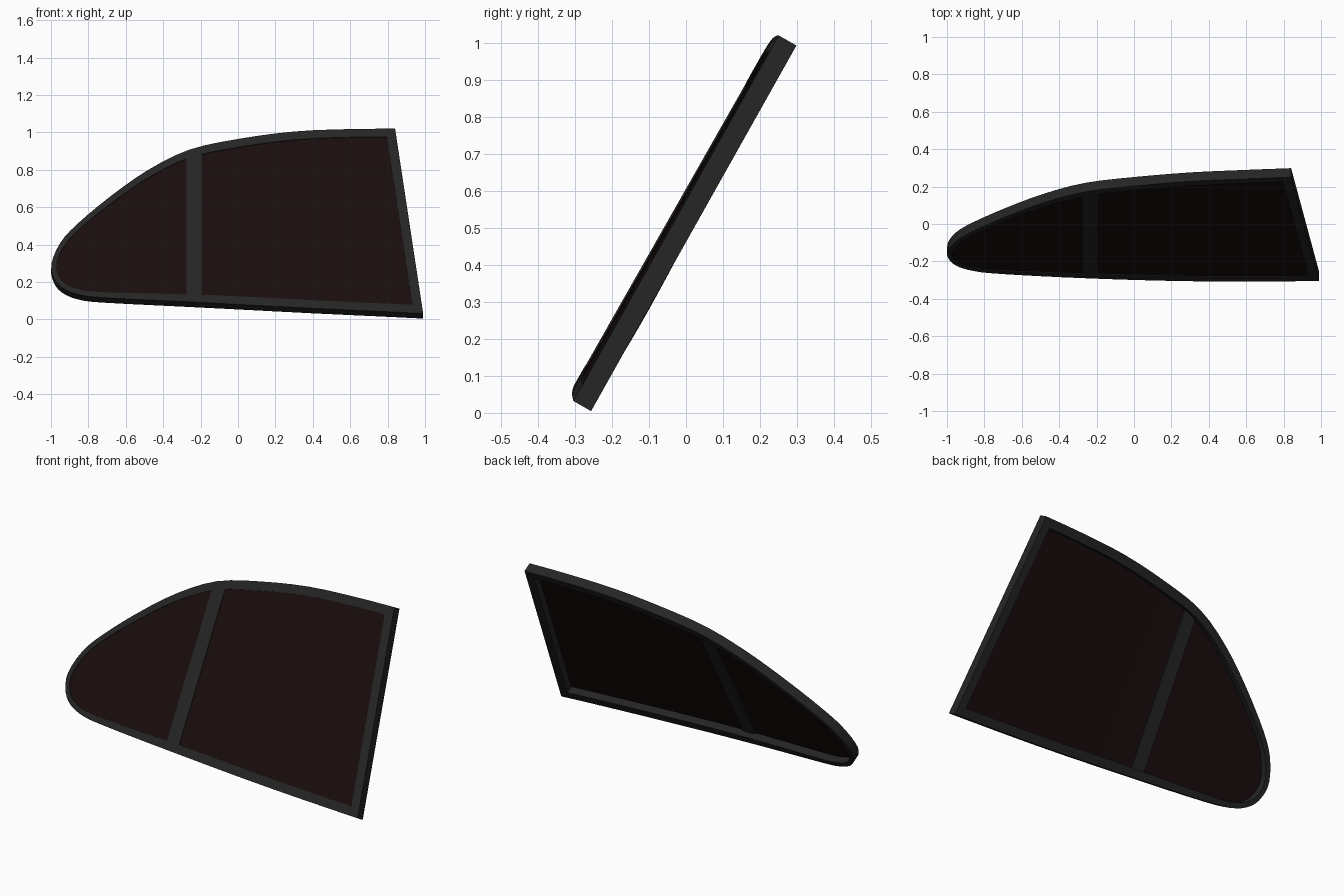
import bpy, bmesh, math
from mathutils import Vector

if "Cube" in bpy.data.objects:
    bpy.data.objects.remove(bpy.data.objects["Cube"])

TILT = math.radians(29.6)
UP = Vector((0, math.sin(TILT), math.cos(TILT)))        # up along the leaning window
BACK = Vector((0, math.cos(TILT), -math.sin(TILT)))     # towards the rear face
ORIGIN = Vector((0, -0.322, 0))
THICK = 0.055


def bulge(x):
    return 0.02 * (1 - x * x)


def place(v):
    return ORIGIN + Vector((v.x, 0, 0)) + UP * v.y + BACK * (v.z - bulge(v.x))


def material(name, col):
    m = bpy.data.materials.new(name)
    m.diffuse_color = (*col, 1)
    m.use_nodes = True
    m.node_tree.nodes["Principled BSDF"].inputs["Base Color"].default_value = m.diffuse_color
    return m


rubber = material("dark_trim", (0.018, 0.018, 0.018))
tint = material("tinted_glass", (0.010, 0.004, 0.004))

# Outline as seen from the front (x, z), from top right round the nose to bottom right
KEYS = [(0.84, 1.02), (0.6, 1.018), (0.3, 1.005), (0.0, 0.965), (-0.26, 0.908),
        (-0.48, 0.80), (-0.68, 0.66), (-0.86, 0.51), (-0.95, 0.41), (-0.997, 0.30),
        (-0.985, 0.225), (-0.94, 0.17), (-0.85, 0.133), (-0.7, 0.116), (-0.2, 0.091),
        (0.4, 0.06), (0.99, 0.032)]
keys = [Vector((x, (z - bulge(x) * math.sin(TILT)) / math.cos(TILT))) for x, z in KEYS]


def smooth_path(p, steps=3):
    out = []
    for i in range(len(p) - 1):
        a, b = p[max(i - 1, 0)], p[min(i + 2, len(p) - 1)]
        p0, p1 = p[i], p[i + 1]
        for k in range(steps):
            t = k / steps
            out.append(0.5 * (2 * p0 + (p1 - a) * t + (2 * a - 5 * p0 + 4 * p1 - b) * t * t
                              + (3 * p0 - a - 3 * p1 + b) * t ** 3))
    return out + [p[-1]]


def inset(loop):
    out = []
    for i, p in enumerate(loop):
        d0 = (p - loop[i - 1]).normalized()
        d1 = (loop[(i + 1) % len(loop)] - p).normalized()
        n0, n1 = Vector((-d0.y, d0.x)), Vector((-d1.y, d1.x))
        w = 0.026 + 0.024 * min(1, (p.x + 1) / 0.9)
        out.append(p + (n0 + n1) * w / (1 + n0.dot(n1)))
    return out


outer = smooth_path(keys)
inner = inset(outer)


def finish(name, bm, t0, t1, mat):
    """Slice so it can curve, thicken, then lean it into place."""
    for k in range(-9, 10):
        bmesh.ops.bisect_plane(bm, geom=bm.verts[:] + bm.edges[:] + bm.faces[:],
                               plane_co=(k / 10 + 0.003, 0, 0), plane_no=(1, 0, 0))
    for v in bm.verts:
        v.co.z = t0
    ext = bmesh.ops.extrude_face_region(bm, geom=bm.faces[:], use_keep_orig=True)
    for v in ext["geom"]:
        if isinstance(v, bmesh.types.BMVert):
            v.co.z = t1
    for v in bm.verts:
        v.co = place(v.co)
    bmesh.ops.recalc_face_normals(bm, faces=bm.faces[:])
    me = bpy.data.meshes.new(name)
    bm.to_mesh(me)
    bm.free()
    me.materials.append(mat)
    ob = bpy.data.objects.new(name, me)
    bpy.context.collection.objects.link(ob)
    bpy.ops.object.select_all(action='DESELECT')
    ob.select_set(True)
    bpy.context.view_layer.objects.active = ob
    bpy.ops.object.shade_smooth_by_angle(angle=math.radians(30))


def panel(name, x0, x1, t0, t1, mat):
    """Part of the window opening between two x positions."""
    bm = bmesh.new()
    bm.faces.new([bm.verts.new((p.x, p.y, 0)) for p in inner])
    for x, side in ((x0, -1), (x1, 1)):
        bmesh.ops.bisect_plane(bm, geom=bm.verts[:] + bm.edges[:] + bm.faces[:],
                               plane_co=(x, 0, 0), plane_no=(side, 0, 0), clear_outer=True)
    finish(name, bm, t0, t1, mat)


# Surrounding frame
bm = bmesh.new()
ro = [bm.verts.new((p.x, p.y, 0)) for p in outer]
ri = [bm.verts.new((p.x, p.y, 0)) for p in inner]
for i in range(len(ro)):
    j = (i + 1) % len(ro)
    bm.faces.new((ro[i], ro[j], ri[j], ri[i]))
finish("window_frame", bm, 0, THICK, rubber)

# Divider bar and the two panes
panel("divider_bar", -0.275, -0.195, 0.0, 0.022, rubber)
panel("front_pane", -1.1, -0.275, 0.005, 0.013, tint)
panel("rear_pane", -0.195, 1.1, 0.005, 0.013, tint)
